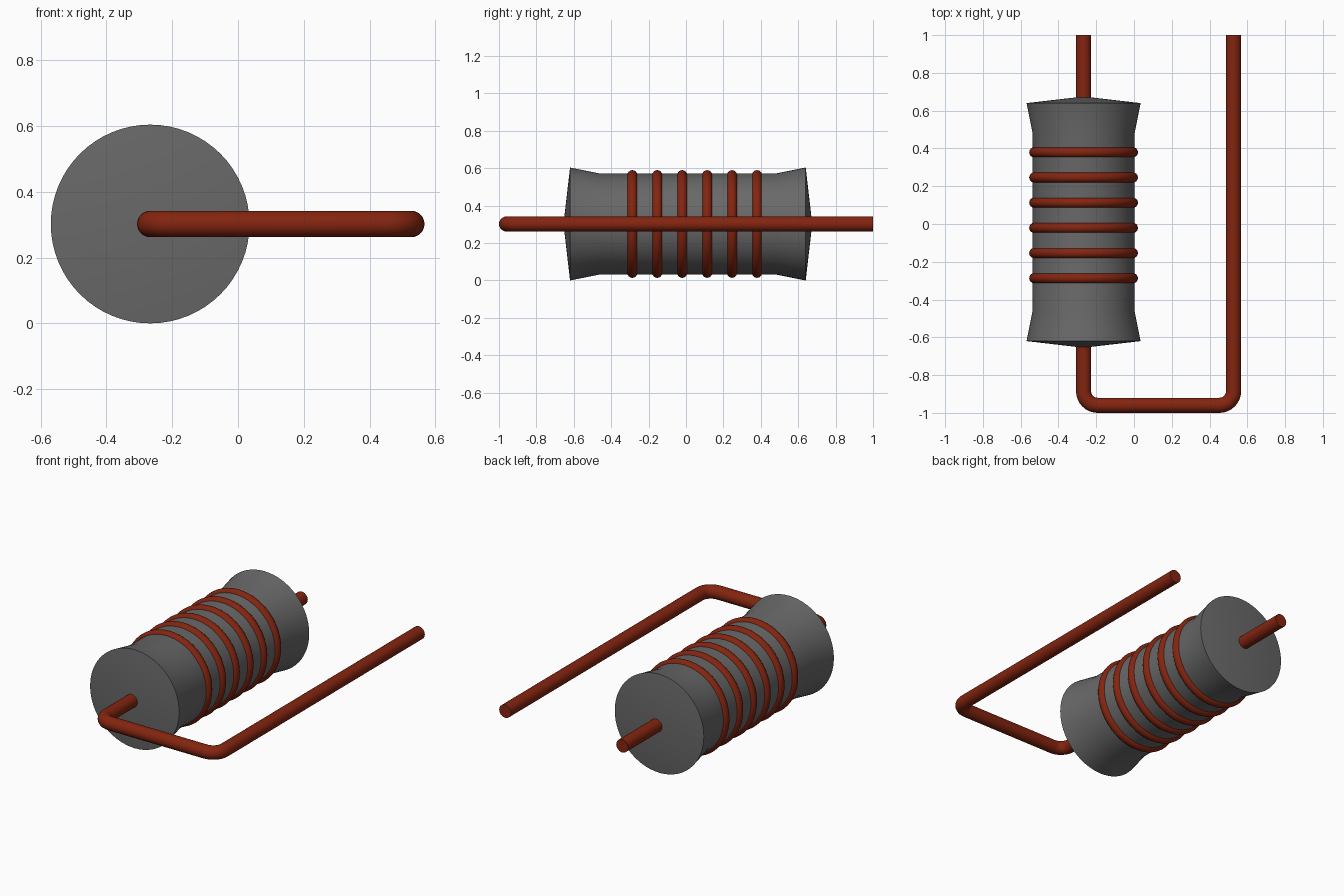
import bpy, bmesh
from math import sin, cos, pi
from mathutils import Vector, Matrix

cube = bpy.data.objects.get("Cube")
if cube:
    bpy.data.objects.remove(cube)

AXIS_X, AXIS_Z = -0.267, 0.302
WIRE_R = 0.04


def material(name, color):
    mat = bpy.data.materials.new(name)
    mat.use_nodes = True
    mat.diffuse_color = color
    mat.node_tree.nodes["Principled BSDF"].inputs["Base Color"].default_value = color
    return mat


grey = material("dark_grey", (0.14, 0.14, 0.14, 1))
copper = material("copper_red", (0.23, 0.018, 0.005, 1))


def finish(bm, name, mat, angle):
    bmesh.ops.recalc_face_normals(bm, faces=bm.faces)
    mesh = bpy.data.meshes.new(name)
    bm.to_mesh(mesh)
    bm.free()
    mesh.materials.append(mat)
    obj = bpy.data.objects.new(name, mesh)
    bpy.context.collection.objects.link(obj)
    bpy.ops.object.select_all(action="DESELECT")
    obj.select_set(True)
    bpy.context.view_layer.objects.active = obj
    bpy.ops.object.shade_smooth_by_angle(angle=angle)
    return obj


def lathe(name, profile, mat, closed=False, steps=64):
    """Spin (y, radius) points around the spool axis."""
    bm = bmesh.new()
    verts = [bm.verts.new((AXIS_X, y, AXIS_Z + r)) for y, r in profile]
    pairs = list(zip(verts, verts[1:]))
    if closed:
        pairs.append((verts[-1], verts[0]))
    edges = [bm.edges.new(p) for p in pairs]
    bmesh.ops.spin(bm, geom=verts + edges, cent=(AXIS_X, 0, AXIS_Z),
                   axis=(0, 1, 0), angle=2 * pi, steps=steps)
    bmesh.ops.remove_doubles(bm, verts=bm.verts, dist=0.0001)
    return finish(bm, name, mat, 0.6)


# Flared core with shallow conical ends
lathe("spool_core", [(-0.655, 0), (-0.62, 0.302), (-0.46, 0.27),
                     (0.48, 0.27), (0.64, 0.302), (0.675, 0)], grey)

# Six separate wire turns around the core
for i in range(6):
    y0 = -0.287 + i * 0.1333
    ring = [(y0 + 0.027 * cos(a), 0.261 + 0.027 * sin(a))
            for a in (2 * pi * k / 16 for k in range(16))]
    lathe(f"wire_turn_{i + 1}", ring, copper, closed=True)

# Lead wire: through the core, round two bends and back alongside
RIGHT_X, FRONT_Y, BEND = 0.527, -0.96, 0.075


def bend(cx, start):
    cy = FRONT_Y + BEND
    return [Vector((cx + BEND * cos(start + pi / 2 * k / 8),
                    cy + BEND * sin(start + pi / 2 * k / 8), AXIS_Z)) for k in range(9)]


path = [Vector((AXIS_X, 1, AXIS_Z))]
path += bend(AXIS_X + BEND, pi) + bend(RIGHT_X - BEND, 1.5 * pi)
path.append(Vector((RIGHT_X, 1, AXIS_Z)))

bm = bmesh.new()
rings = []
SIDES = 24
for i, p in enumerate(path):
    if i in (0, len(path) - 1):
        tangent = Vector((0, 1, 0)) * (-1 if i == 0 else 1)
    else:
        tangent = ((p - path[i - 1]).normalized() + (path[i + 1] - p).normalized()).normalized()
    side = tangent.cross(Vector((0, 0, 1)))
    rings.append([bm.verts.new(p + WIRE_R * (side * cos(a) + Vector((0, 0, sin(a)))))
                  for a in (2 * pi * k / SIDES for k in range(SIDES))])
for a, b in zip(rings, rings[1:]):
    for k in range(SIDES):
        n = (k + 1) % SIDES
        bm.faces.new((a[k], a[n], b[n], b[k]))
bm.faces.new(rings[0])
bm.faces.new(rings[-1])
finish(bm, "lead_wire", copper, 0.6)
